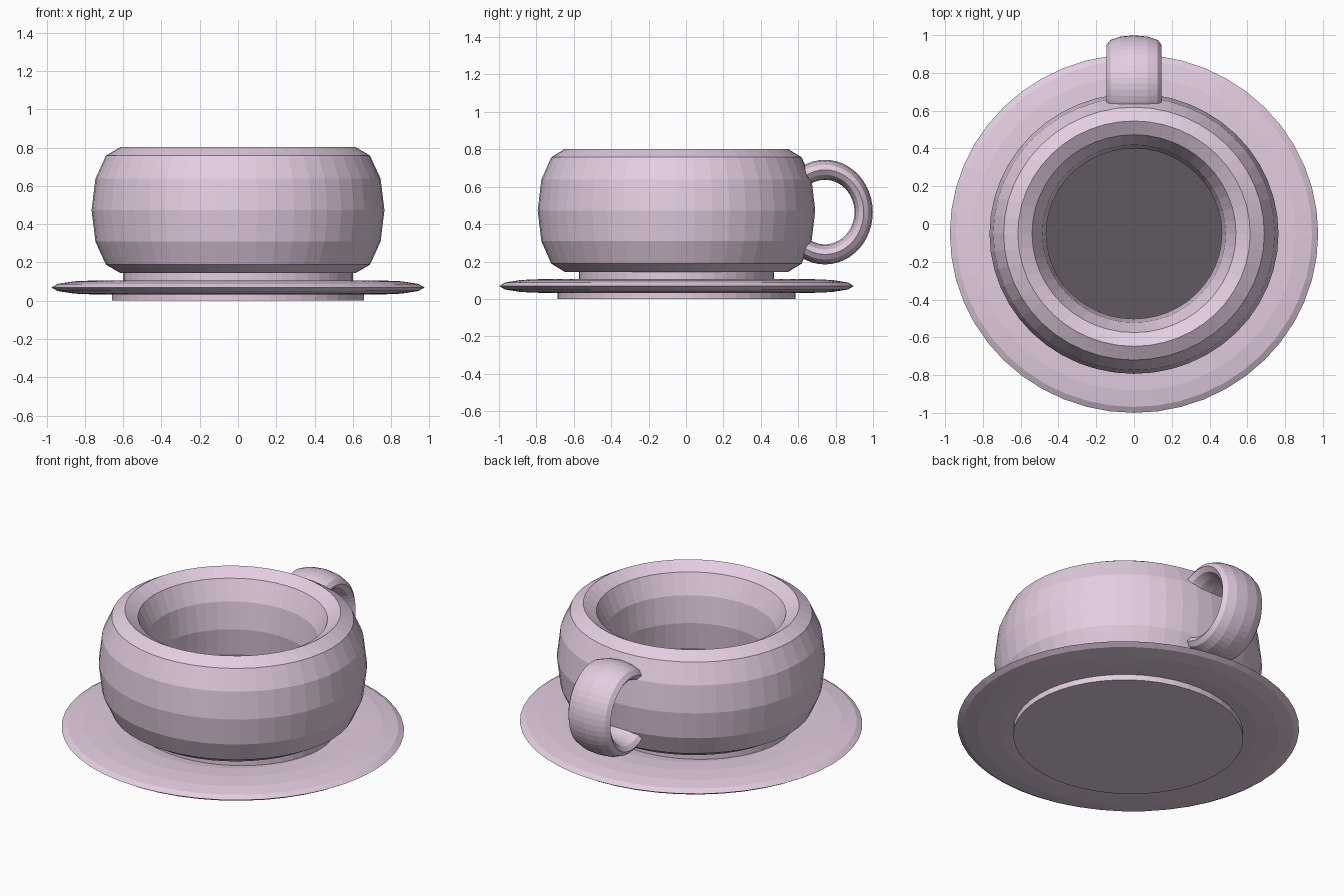
import bpy, bmesh, math

if "Cube" in bpy.data.objects:
    bpy.data.objects.remove(bpy.data.objects["Cube"])

CY = -0.051       # centre of cup and saucer in y
SQ = 0.97         # slight squash in y


def material(name, col):
    m = bpy.data.materials.new(name)
    m.diffuse_color = (*col, 1)
    m.use_nodes = True
    m.node_tree.nodes["Principled BSDF"].inputs["Base Color"].default_value = m.diffuse_color
    return m


china = material("pale_pink_china", (0.77, 0.61, 0.755))
drink = material("dark_grey_drink", (0.12, 0.102, 0.12))


def finish(ob, name, mat=china):
    ob.name = name
    ob.data.materials.clear()
    ob.data.materials.append(mat)


def torus(name, major, minor, loc, scale, rot=(0, 0, 0)):
    bpy.ops.mesh.primitive_torus_add(major_segments=48, minor_segments=12,
                                     major_radius=major, minor_radius=minor,
                                     location=loc, rotation=rot)
    ob = bpy.context.object
    ob.scale = scale
    finish(ob, name)


def tube(name, rx, ry, z0, z1, bottom):
    """Open-topped elliptical tube, optionally closed at the bottom."""
    bm = bmesh.new()
    bmesh.ops.create_cone(bm, cap_ends=True, segments=48, radius1=1, radius2=1, depth=1)
    drop = [f for f in bm.faces
            if f.normal.z > 0.9 or (f.normal.z < -0.9 and not bottom)]
    bmesh.ops.delete(bm, geom=drop, context='FACES_ONLY')
    for v in bm.verts:
        v.co = (v.co.x * rx, v.co.y * ry + CY, z0 if v.co.z < 0 else z1)
    me = bpy.data.meshes.new(name)
    bm.to_mesh(me)
    bm.free()
    ob = bpy.data.objects.new(name, me)
    bpy.context.collection.objects.link(ob)
    finish(ob, name)


# Cup wall: a tall-stretched ring
torus("cup_bowl", 0.615, 0.15, (0, CY, 0.473), (1, SQ, 2.19))

# Drink surface low inside the cup
bpy.ops.mesh.primitive_circle_add(vertices=48, radius=0.54, fill_type='NGON',
                                  location=(0, CY, 0.2))
bpy.context.object.scale = (1, SQ, 1)
finish(bpy.context.object, "drink", drink)

# Foot between cup and saucer
tube("cup_foot", 0.60, 0.522, 0.06, 0.16, False)

# Saucer: a flattened ring, on a shallow base closed underneath
torus("saucer", 0.735, 0.24, (0, CY, 0.069), (1, 0.973, 0.155))
tube("saucer_base", 0.657, 0.636, 0.0, 0.045, True)

# Handle: a wide-band ring sunk into the back of the cup wall
torus("handle", 0.2285, 0.054, (0, 0.743, 0.464), (0.99, 0.905, 0.145 / 0.054),
      (0, math.pi / 2, 0))
